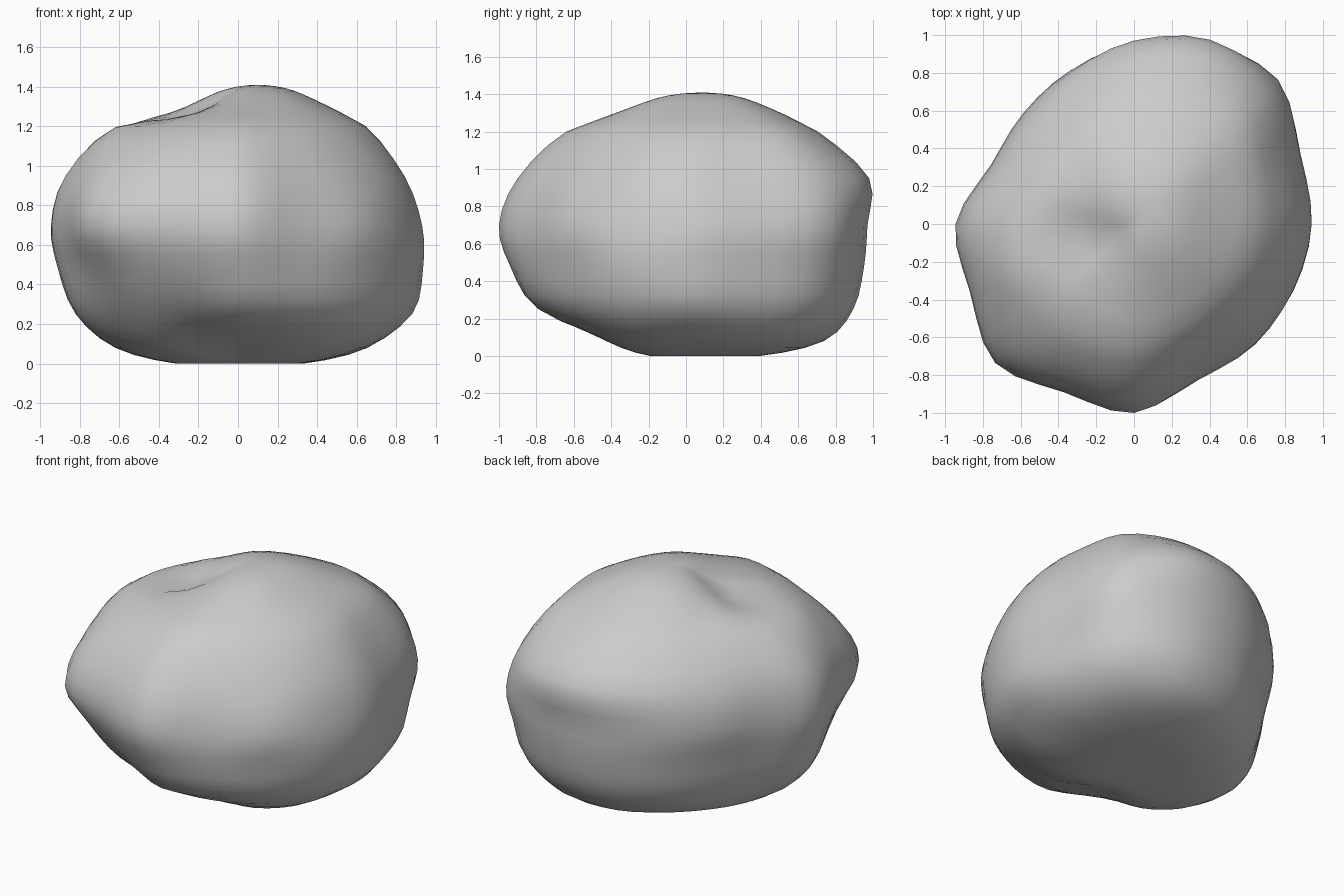
import bpy, bmesh
from math import cos, sin, exp, tau
from mathutils import Vector

if "Cube" in bpy.data.objects:
    bpy.data.objects.remove(bpy.data.objects["Cube"])

# Boulder contours: height -> radii every 22.5 degrees, starting at +x
CONTOURS = [
    (0.08, (.64, .70, .77, .78, .72, .64, .60, .60, .62, .60, .53, .42, .38, .46, .57, .63)),
    (0.25, (.88, .89, .97, .95, .87, .79, .73, .73, .82, .79, .75, .71, .79, .79, .81, .84)),
    (0.48, (.935, .94, 1.04, 1.01, .93, .85, .79, .79, .91, .88, .92, .89, .94, .88, .88, .91)),
    (0.70, (.93, .95, 1.08, 1.03, .95, .88, .83, .82, .945, .94, 1.04, .965, 1.0, .885, .90, .90)),
    (0.95, (.84, .86, 1.0, 1.035, .95, .84, .77, .77, .87, .88, .93, .88, .90, .80, .79, .81)),
    (1.20, (.64, .68, .78, .75, .68, .60, .55, .56, .61, .65, .61, .62, .64, .60, .59, .61)),
    (1.33, (.38, .43, .50, .48, .42, .37, .30, .25, .20, .16, .16, .20, .28, .32, .36, .37)),
]
N = 16
STEPS = 3
BASE = Vector((0, 0.05, 0))
SUMMIT = Vector((0.09, 0.08, 1.412))


def smooth(points, closed):
    """Catmull-Rom curve through the points."""
    n = len(points)
    at = (lambda i: points[i % n]) if closed else (lambda i: points[max(0, min(n - 1, i))])
    out = []
    for i in range(n if closed else n - 1):
        a, b, c, d = at(i - 1), at(i), at(i + 1), at(i + 2)
        for k in range(STEPS):
            t = k / STEPS
            out.append(0.5 * (2 * b + (c - a) * t + (2 * a - 5 * b + 4 * c - d) * t * t
                              + (3 * b - a - 3 * c + d) * t ** 3))
    return out if closed else out + [points[-1]]


def shrink(ring, centre, factor, z):
    """Copy of a loop drawn in towards a centre, at a new height."""
    return [Vector((*centre.xy.lerp(p.xy, factor), z)) for p in ring]


def finish(p):
    """Flat base, and a shallow hollow on the front-left of the top."""
    z = max(p.z, 0)
    if z > 1:
        z -= 0.07 * exp(-((p.x + 0.3) ** 2 + (p.y + 0.08) ** 2) / 0.04)
    return p.x, p.y, z


# Contour loops, with a flat base below and a rounded summit above
rings = [[Vector((r * cos(tau * i / N), r * sin(tau * i / N), z)) for i, r in enumerate(radii)]
         for z, radii in CONTOURS]
rings = ([[BASE] * N, shrink(rings[0], BASE, 0.5, 0)] + rings
         + [shrink(rings[-1], SUMMIT, 0.5, 1.395), [SUMMIT] * N])

# Smooth around each loop, then up each meridian
rings = [smooth(ring, True) for ring in rings]
columns = [smooth(list(col), False) for col in zip(*rings)]

bm = bmesh.new()
grid = [[bm.verts.new(finish(p)) for p in col] for col in columns]
for i, col in enumerate(grid):
    nxt = grid[(i + 1) % len(grid)]
    for j in range(len(col) - 1):
        bm.faces.new((col[j], nxt[j], nxt[j + 1], col[j + 1]))
bmesh.ops.remove_doubles(bm, verts=bm.verts, dist=0.0005)

# Even out the crowded facets around the summit
top = [v for v in bm.verts if v.co.z > 1.25]
for _ in range(4):
    bmesh.ops.smooth_vert(bm, verts=top, factor=0.5, use_axis_x=True, use_axis_y=True, use_axis_z=True)
bmesh.ops.recalc_face_normals(bm, faces=bm.faces)
for f in bm.faces:
    f.smooth = True

mesh = bpy.data.meshes.new("boulder")
bm.to_mesh(mesh)
bm.free()
boulder = bpy.data.objects.new("boulder", mesh)
bpy.context.collection.objects.link(boulder)
